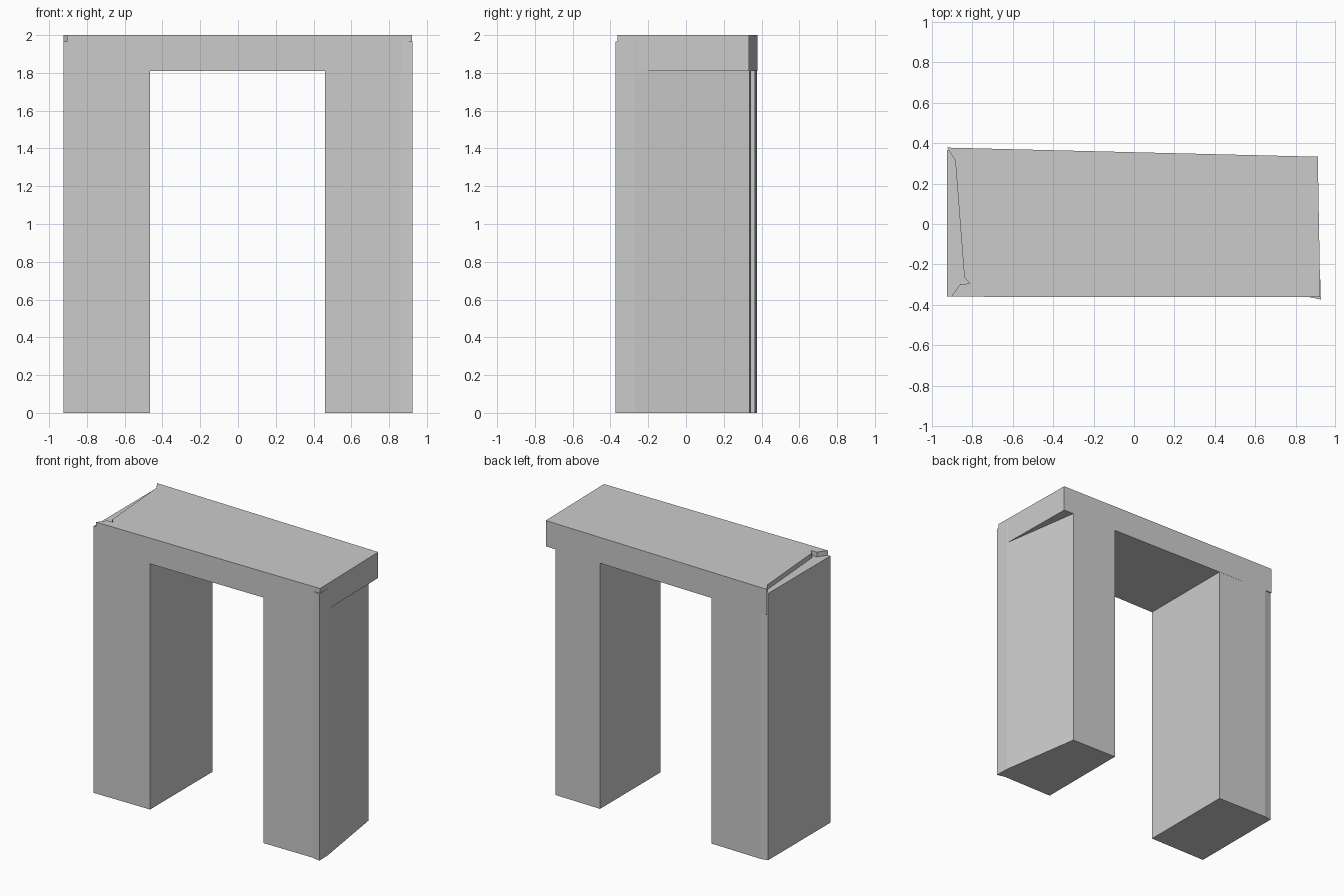
import bpy
import bmesh

default = bpy.data.objects.get("Cube")
if default:
    bpy.data.objects.remove(default, do_unlink=True)

# Plain stone grey
stone = bpy.data.materials.new("stone_grey")
stone.use_nodes = True
colour = (0.6, 0.6, 0.6, 1)
stone.diffuse_color = colour
stone.node_tree.nodes["Principled BSDF"].inputs["Base Color"].default_value = colour


def slab(name, outline, bottom, top):
    """Extrude a plan outline between two heights."""
    bm = bmesh.new()
    base = bm.faces.new([bm.verts.new((x, y, bottom)) for x, y in outline])
    grown = bmesh.ops.extrude_face_region(bm, geom=[base], use_keep_orig=True)
    verts = [v for v in grown["geom"] if isinstance(v, bmesh.types.BMVert)]
    bmesh.ops.translate(bm, verts=verts, vec=(0, 0, top - bottom))
    bmesh.ops.recalc_face_normals(bm, faces=bm.faces)
    mesh = bpy.data.meshes.new(name)
    bm.to_mesh(mesh)
    bm.free()
    mesh.materials.append(stone)
    obj = bpy.data.objects.new(name, mesh)
    bpy.context.collection.objects.link(obj)
    return obj


LEG_TOP = 1.965
LINTEL_BOTTOM = 1.81

# Leg on the +x side, tapering in towards the back
slab("left_leg", [(0.46, -0.36), (0.86, -0.36), (0.925, -0.374), (0.922, -0.27),
                  (0.83, 0.335), (0.46, 0.344)], 0, LEG_TOP)

# Leg on the -x side, its top shows as a ledge beside the lintel
slab("right_leg", [(-0.465, -0.36), (-0.465, 0.366), (-0.87, 0.376),
                   (-0.925, 0.366), (-0.925, -0.36)], 0, LEG_TOP)

# Lintel with a chipped end on the -x side
slab("lintel", [(-0.905, -0.36), (0.922, -0.362), (0.91, 0.333), (-0.925, 0.378),
                (-0.885, 0.315), (-0.84, -0.265), (-0.81, -0.295),
                (-0.86, -0.297)], LINTEL_BOTTOM, 2)
